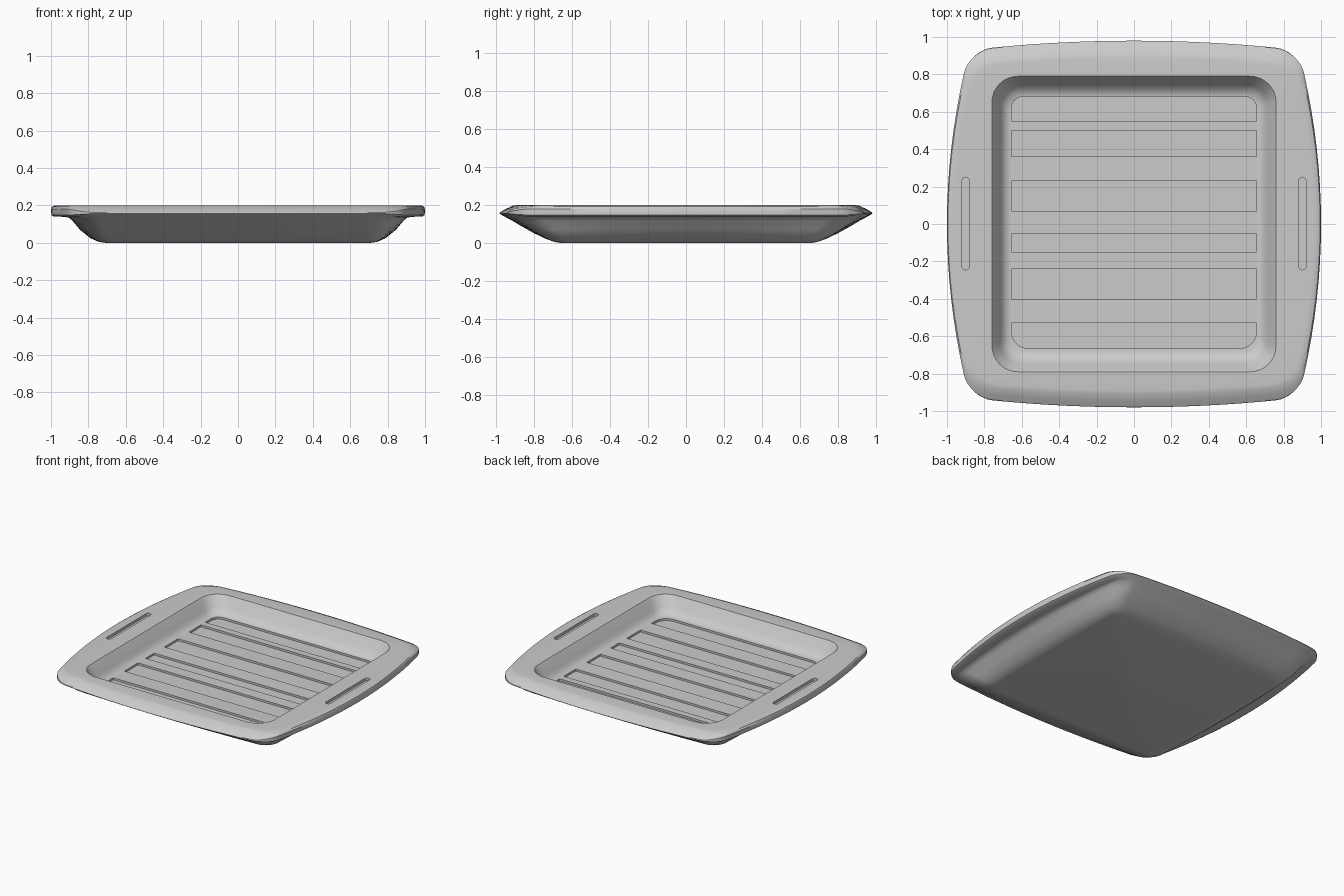
import bpy, bmesh
from math import sin, cos, pi, radians

if "Cube" in bpy.data.objects:
    bpy.data.objects.remove(bpy.data.objects["Cube"])

SIDE, CORNER = 16, 8


def outline(hx, hy, bx, by, r):
    """Rounded rectangle with bulging sides: list of (x, y, weight of x side)."""
    cx, cy = hx - bx, hy - by
    corners = [(1, 1, 0), (-1, 1, 90), (-1, -1, 180), (1, -1, 270)]
    pts = []
    for i, (sx, sy, a0) in enumerate(corners):
        for k in range(CORNER + 1):
            a = radians(a0 + 90 * k / CORNER)
            pts.append((sx * (cx - r) + r * cos(a), sy * (cy - r) + r * sin(a), cos(a) ** 2))
        nx, ny, _ = corners[(i + 1) % 4]
        a = radians(a0 + 90)
        for k in range(1, SIDE):
            t = k / SIDE
            pts.append(((sx + (nx - sx) * t) * (cx - r) + r * cos(a),
                        (sy + (ny - sy) * t) * (cy - r) + r * sin(a), cos(a) ** 2))
    return [(x + bx * x / cx * (1 - (y / cy) ** 2),
             y + by * y / cy * (1 - (x / cx) ** 2), w) for x, y, w in pts]


def loft(name, rings):
    """Skin a stack of equal-length rings and cap both ends."""
    bm = bmesh.new()
    loops = [[bm.verts.new(p) for p in ring] for ring in rings]
    for a, b in zip(loops, loops[1:]):
        for i in range(len(a)):
            j = (i + 1) % len(a)
            bm.faces.new((a[i], a[j], b[j], b[i]))
    bm.faces.new(loops[0][::-1])
    bm.faces.new(loops[-1])
    bmesh.ops.recalc_face_normals(bm, faces=bm.faces)
    mesh = bpy.data.meshes.new(name)
    bm.to_mesh(mesh)
    bm.free()
    ob = bpy.data.objects.new(name, mesh)
    bpy.context.collection.objects.link(ob)
    return ob


def slot(name, x0, x1, y0, y1, r_top, r_low, z0, z1):
    """Upright cutter with rounded far and near corners."""
    pts = []
    for x, y, sx, sy, a0, r in [(x1, y1, 1, 1, 0, r_top), (x0, y1, -1, 1, 90, r_top),
                                (x0, y0, -1, -1, 180, r_low), (x1, y0, 1, -1, 270, r_low)]:
        for k in range(7):
            a = radians(a0 + 15 * k)
            pts.append((x - sx * r + r * cos(a), y - sy * r + r * sin(a)))
    ob = loft(name, [[(x, y, z) for x, y in pts] for z in (z0, z1)])
    ob.hide_render = True
    return ob


# Tray profile, underside to rim to basin floor:
# half x, half y, z on x sides, z on y sides, bulge x, bulge y, corner radius
profile = [
    (.71, .65, 0, 0, .00, .00, .08),
    (.745, .69, .005, .006, .01, .00, .08),
    (.79, .735, .025, .022, .02, .01, .09),
    (.845, .80, .07, .053, .04, .02, .09),
    (.885, .87, .118, .092, .06, .03, .10),
    (.905, .92, .134, .122, .07, .04, .10),
    (.93, .945, .139, .135, .09, .045, .10),
    (.985, .97, .14, .149, .12, .05, .11),
    (.998, .98, .148, .156, .12, .05, .12),
    (1.0, .977, .18, .162, .12, .05, .12),
    (.995, .95, .193, .178, .12, .05, .12),
    (.983, .91, .199, .197, .12, .045, .12),
    (.965, .89, .2, .2, .12, .045, .12),
    (.76, .79, .2, .2, 0, 0, .14),
    (.752, .783, .19, .19, 0, 0, .135),
    (.715, .745, .13, .13, 0, 0, .11),
    (.70, .725, .105, .105, 0, 0, .10),
    (.68, .70, .09, .09, 0, 0, .09),
    (.66, .685, .085, .085, 0, 0, .08),
]
tray = loft("serving_tray", [
    [(x, y, zx * w + zy * (1 - w)) for x, y, w in outline(hx, hy, bx, by, r)]
    for hx, hy, zx, zy, bx, by, r in profile])

# Shallow floor pockets and grip grooves
bars = [(.55, .68, .06, .002), (.36, .50, .002, .002), (.07, .23, .002, .002),
        (-.15, -.05, .002, .002), (-.40, -.24, .002, .002), (-.665, -.53, .002, .09)]
cutters = [slot("floor_pocket_cutter", -.655, .655, a, b, rt, rl, .07, .12) for a, b, rt, rl in bars]
for s in (-1, 1):
    cutters.append(slot("grip_groove_cutter", s * .9 - .019, s * .9 + .019,
                        -.245, .25, .0185, .0185, .18, .25))

bpy.context.view_layer.objects.active = tray
tray.select_set(True)
for c in cutters:
    mod = tray.modifiers.new("recess", 'BOOLEAN')
    mod.operation = 'DIFFERENCE'
    mod.solver = 'EXACT'
    mod.object = c
    bpy.ops.object.modifier_apply(modifier=mod.name)
for c in cutters:
    bpy.data.objects.remove(c, do_unlink=True)

bpy.ops.object.shade_smooth_by_angle(angle=radians(32))
